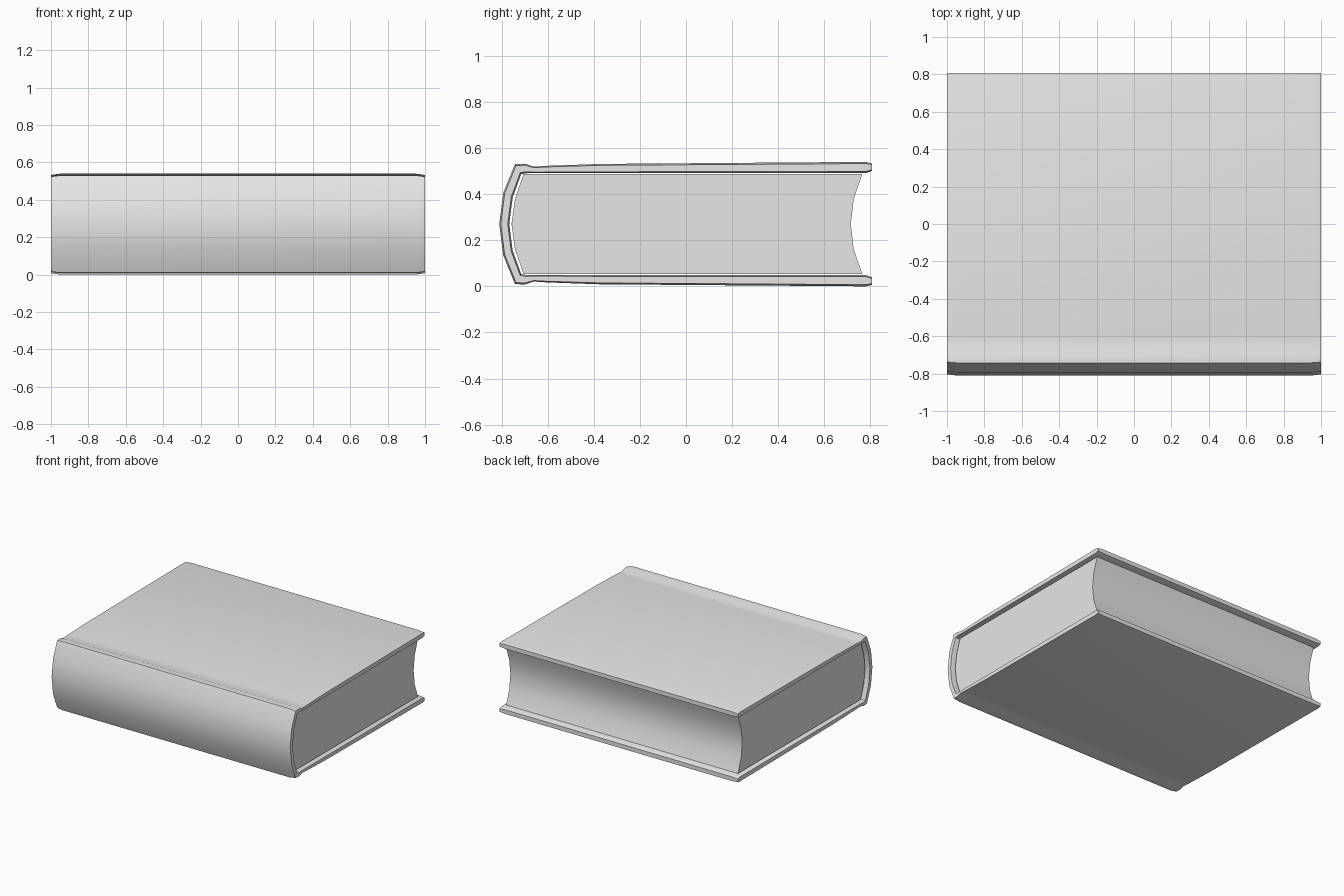
import bpy
import bmesh
from mathutils import Vector

if "Cube" in bpy.data.objects:
    bpy.data.objects.remove(bpy.data.objects["Cube"])

MID = 0.27  # height of the book's mirror plane

grey = bpy.data.materials.new("plain grey")
grey.use_nodes = True
grey.diffuse_color = (0.8, 0.8, 0.8, 1)
grey.node_tree.nodes["Principled BSDF"].inputs["Base Color"].default_value = (0.8, 0.8, 0.8, 1)


def mirrored(half):
    """Complete an upper half profile (starting on the mid plane) downwards."""
    lower = [tuple((y, 2 * MID - z) for y, z in station) for station in half[1:]]
    return lower[::-1] + half


def finish(name, bm):
    bmesh.ops.remove_doubles(bm, verts=bm.verts, dist=0.0001)
    bmesh.ops.recalc_face_normals(bm, faces=bm.faces)
    mesh = bpy.data.meshes.new(name)
    bm.to_mesh(mesh)
    bm.free()
    mesh.materials.append(grey)
    obj = bpy.data.objects.new(name, mesh)
    bpy.context.collection.objects.link(obj)
    bpy.ops.object.select_all(action='DESELECT')
    obj.select_set(True)
    bpy.context.view_layer.objects.active = obj
    bpy.ops.object.shade_smooth_by_angle(angle=0.56)
    return obj


def sweep(name, stations, slices):
    """Sweep a strip of (outer, inner) points along x; each slice is (x, thinning)."""
    bm = bmesh.new()
    rings = []
    for x, thin in slices:
        outer, inner = [], []
        for a, b in stations:
            a, b = Vector((x, *a)), Vector((x, *b))
            outer.append(bm.verts.new(a.lerp(b, thin)))
            inner.append(bm.verts.new(b.lerp(a, thin)))
        rings.append((outer, inner))
    n = len(stations)
    # long surfaces
    for r, s in zip(rings, rings[1:]):
        loop_r, loop_s = r[0] + r[1][::-1], s[0] + s[1][::-1]
        for i in range(2 * n):
            j = (i + 1) % (2 * n)
            bm.faces.new((loop_r[i], loop_r[j], loop_s[j], loop_s[i]))
    # end caps
    for outer, inner in (rings[0], rings[-1]):
        for i in range(n - 1):
            bm.faces.new((outer[i], outer[i + 1], inner[i + 1], inner[i]))
    return finish(name, bm)


# Cover: rounded spine, hinge groove and board, as (outer, inner) pairs
cover_half = [
    ((-0.81, MID), (-0.767, MID)),
    ((-0.793, 0.405), (-0.752, 0.385)),
    ((-0.742, 0.53), (-0.715, 0.487)),
    ((-0.70, 0.532), (-0.69, 0.491)),
    ((-0.66, 0.519), (-0.66, 0.491)),
    ((-0.60, 0.523), (-0.60, 0.491)),
    ((-0.375, 0.531), (-0.375, 0.491)),
    ((0.78, 0.54), (0.78, 0.491)),
    ((0.808, 0.533), (0.808, 0.501)),
]
sweep("cover", mirrored(cover_half),
      [(-1, 0.15), (-0.95, 0), (0.95, 0), (1, 0.15)])

# Page block: rounded back and hollow fore edge
pages_half = [((y, MID + 0.217 * t), (0.715 + 0.05 * t * t, MID + 0.217 * t))
              for y, t in ((-0.757, 0), (-0.742, 0.5), (-0.705, 1))]
sweep("pages", mirrored(pages_half), [(-0.972, 0), (0.972, 0)])
